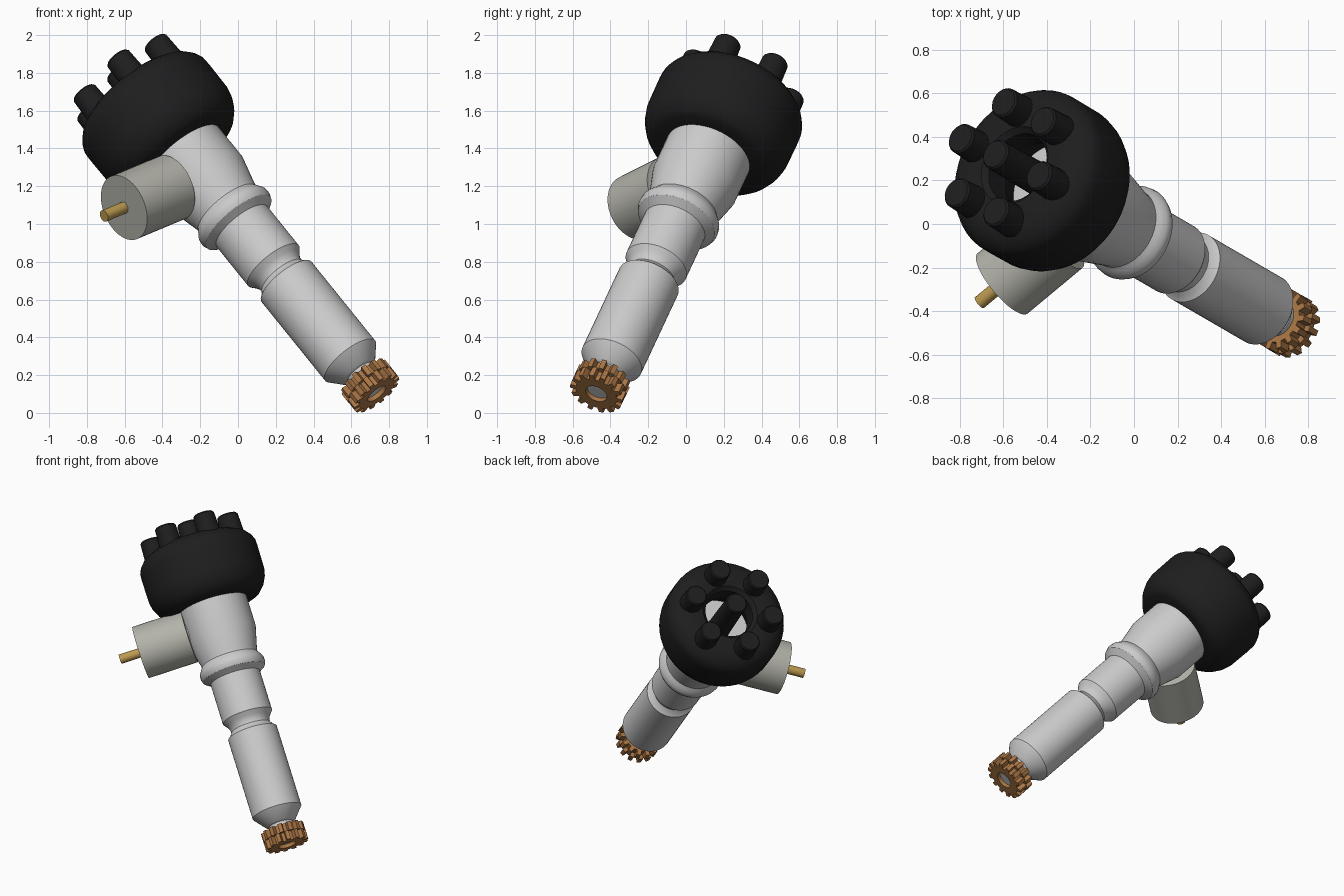
import bpy, bmesh, math
from mathutils import Matrix, Vector

if "Cube" in bpy.data.objects:
    bpy.data.objects.remove(bpy.data.objects["Cube"])

# tilted frame: local z runs up the shaft, local x points to the canister
origin = Vector((0.70, -0.455, 0.145))
az = Vector((-0.59, 0.342, 0.731)).normalized()
ax = Vector((-0.733, -0.608, -0.305))
ax = (ax - az * ax.dot(az)).normalized()
ay = az.cross(ax)
FRAME = Matrix.Translation(origin) @ Matrix((ax, ay, az)).transposed().to_4x4()


def material(name, rgb):
    m = bpy.data.materials.new(name)
    m.diffuse_color = (*rgb, 1)
    m.use_nodes = True
    m.node_tree.nodes["Principled BSDF"].inputs["Base Color"].default_value = m.diffuse_color
    return m


BLACK = material("black_plastic", (0.013, 0.013, 0.013))
BRONZE = material("bronze", (0.40, 0.18, 0.06))
ZINC = material("zinc", (0.45, 0.45, 0.40))
BRASS = material("brass", (0.50, 0.32, 0.08))


def finish(name, bm, mat, local=Matrix(), smooth=True):
    bmesh.ops.remove_doubles(bm, verts=bm.verts, dist=1e-5)
    bmesh.ops.recalc_face_normals(bm, faces=bm.faces)
    me = bpy.data.meshes.new(name)
    bm.to_mesh(me)
    bm.free()
    ob = bpy.data.objects.new(name, me)
    bpy.context.collection.objects.link(ob)
    ob.matrix_world = FRAME @ local
    if mat:
        me.materials.append(mat)
    if smooth:
        bpy.ops.object.select_all(action='DESELECT')
        ob.select_set(True)
        bpy.context.view_layer.objects.active = ob
        bpy.ops.object.shade_smooth_by_angle(angle=math.radians(30))
    return ob


def lathe(name, profile, mat=None, local=Matrix(), seg=48, closed=False):
    """Spin (radius, height) points around local z."""
    bm = bmesh.new()
    rings = []
    for r, z in profile:
        rings.append([bm.verts.new((r * math.cos(2 * math.pi * i / seg),
                                    r * math.sin(2 * math.pi * i / seg), z))
                      for i in range(seg)])
    pairs = list(zip(rings, rings[1:]))
    if closed:
        pairs.append((rings[-1], rings[0]))
    for a, b in pairs:
        for i in range(seg):
            j = (i + 1) % seg
            bm.faces.new((a[i], a[j], b[j], b[i]))
    return finish(name, bm, mat, local)


# stepped housing with groove, rounded flange and flared bowl
lathe("housing", [(0, -0.035), (0.06, -0.035), (0.06, 0.05), (0.085, 0.05), (0.085, 0.09),
                  (0.105, 0.10), (0.17, 0.18), (0.17, 0.75), (0.152, 0.765), (0.135, 0.79),
                  (0.136, 0.815), (0.15, 0.84), (0.172, 0.868), (0.172, 1.15), (0.19, 1.163),
                  (0.215, 1.18), (0.225, 1.205), (0.222, 1.235), (0.207, 1.26), (0.194, 1.28),
                  (0.196, 1.30), (0.235, 1.46), (0.235, 1.85), (0, 1.85)])

# domed cap, open in the middle
lathe("cap", [(0.20, 1.67), (0.30, 1.67), (0.335, 1.685), (0.37, 1.725), (0.392, 1.77),
              (0.403, 1.82), (0.405, 1.98), (0.403, 2.02), (0.39, 2.05), (0.36, 2.085),
              (0.315, 2.11), (0.25, 2.12), (0.19, 2.115), (0.165, 2.09), (0.16, 1.97),
              (0.20, 1.90)], BLACK, closed=True)

# plug towers: six around the ring and one in the centre
def tower(name, x, y, z0, z1):
    lathe(name, [(0, z0), (0.078, z0), (0.072, z1 - 0.01), (0.064, z1), (0, z1)],
          BLACK, Matrix.Translation((x, y, 0)), seg=24)

for k in range(6):
    a = k * math.pi / 3
    tower(f"plug_tower_{k + 1}", 0.27 * math.cos(a), 0.27 * math.sin(a), 2.07, 2.235)
tower("coil_tower", 0, 0, 1.85, 2.27)

# vacuum canister on the side, with its boss and hose nipple
side = Matrix.Translation((0, 0, 1.52)) @ Matrix.Rotation(math.pi / 2, 4, 'Y')
lathe("canister_boss", [(0, 0.1), (0.12, 0.1), (0.12, 0.23), (0, 0.23)], None, side)
lathe("canister", [(0, 0.21), (0.18, 0.21), (0.18, 0.555), (0, 0.555)], ZINC, side)
lathe("hose_nipple", [(0, 0.55), (0.032, 0.55), (0.032, 0.70), (0, 0.70)], BRASS, side, seg=20)


# drive gear: two toothed rows staggered by half a pitch
def gear_row(name, z0, z1, phase, teeth=14):
    bm = bmesh.new()
    pitch = 2 * math.pi / teeth
    pts = [(k * pitch + f * pitch + phase, r) for k in range(teeth)
           for f, r in ((-0.30, 0.115), (-0.20, 0.147), (0.20, 0.147), (0.30, 0.115))]
    rings = [[bm.verts.new((q * math.cos(a), q * math.sin(a), z))
              for a, q in ((a, r if outer else 0.06) for a, r in pts)]
             for outer, z in ((1, z0), (1, z1), (0, z1), (0, z0))]
    n = len(pts)
    for s in range(4):
        a, b = rings[s], rings[(s + 1) % 4]
        for i in range(n):
            bm.faces.new((a[i], a[(i + 1) % n], b[(i + 1) % n], b[i]))
    finish(name, bm, BRONZE, smooth=False)

gear_row("drive_gear_lower", -0.06, 0.0, 0)
gear_row("drive_gear_upper", 0.0, 0.06, math.pi / 14)
